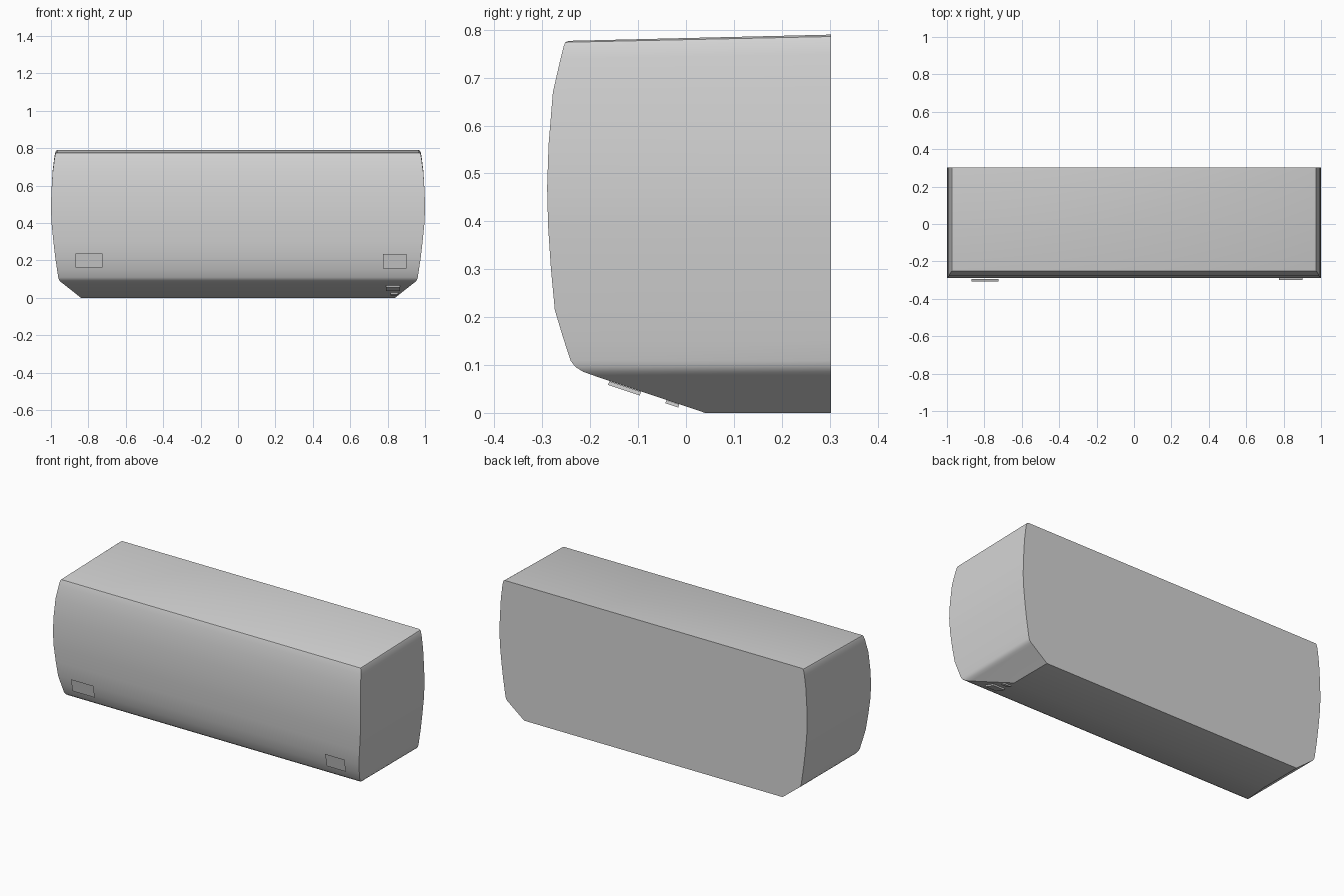
import bpy, bmesh, math

if "Cube" in bpy.data.objects:
    bpy.data.objects.remove(bpy.data.objects["Cube"])

# One casing colour
mat = bpy.data.materials.new("casing light grey")
mat.diffuse_color = (0.66, 0.66, 0.66, 1)
mat.use_nodes = True
mat.node_tree.nodes["Principled BSDF"].inputs["Base Color"].default_value = mat.diffuse_color


def finish(name, bm, smooth=True):
    bmesh.ops.recalc_face_normals(bm, faces=bm.faces)
    me = bpy.data.meshes.new(name)
    bm.to_mesh(me)
    bm.free()
    ob = bpy.data.objects.new(name, me)
    bpy.context.collection.objects.link(ob)
    me.materials.append(mat)
    if smooth:
        bpy.ops.object.select_all(action='DESELECT')
        ob.select_set(True)
        bpy.context.view_layer.objects.active = ob
        bpy.ops.object.shade_smooth_by_angle(angle=math.radians(32))
    return ob


# Casing: stacked slices (half width, front y, front z, back z)
BACK = 0.303
slices = [
    (0.84, 0.04, 0.0, 0.0),
    (0.937, -0.19, 0.077, 0.077),
    (0.949, -0.215, 0.086, 0.086),
    (0.957, -0.231, 0.096, 0.096),
    (0.961, -0.241, 0.109, 0.109),
    (0.968, -0.256, 0.155, 0.155),
    (0.977, -0.274, 0.215, 0.215),
    (0.987, -0.282, 0.30, 0.30),
    (0.996, -0.288, 0.39, 0.39),
    (1.0, -0.29, 0.47, 0.47),
    (0.998, -0.287, 0.56, 0.56),
    (0.991, -0.278, 0.67, 0.68),
    (0.982, -0.262, 0.74, 0.75),
    (0.977, -0.255, 0.767, 0.778),
    (0.973, -0.252, 0.774, 0.786),
    (0.965, -0.245, 0.777, 0.79),
]
bm = bmesh.new()
rings = []
for w, f, zf, zb in slices:
    rings.append([bm.verts.new(p) for p in (
        (-w, f, zf), (w, f, zf), (w, BACK, zb), (-w, BACK, zb))])
for a, b in zip(rings, rings[1:]):
    for i in range(4):
        j = (i + 1) % 4
        bm.faces.new((a[i], a[j], b[j], b[i]))
bm.faces.new(rings[0])
bm.faces.new(rings[-1])
finish("casing", bm)


# Thin plates spanning x0..x1 between two (y, z) edge points
def plate(name, x0, x1, top, bottom, thick=0.0):
    bm = bmesh.new()
    f = bm.faces.new([bm.verts.new(p) for p in (
        (x0, *bottom), (x1, *bottom), (x1, *top), (x0, *top))])
    f.normal_update()
    if thick:
        n = f.normal.copy()
        r = bmesh.ops.extrude_face_region(bm, geom=[f])
        vs = [v for v in r["geom"] if isinstance(v, bmesh.types.BMVert)]
        bmesh.ops.translate(bm, verts=vs, vec=n * thick)
    finish(name, bm, False)


# Floating label plates on the front
plate("left_label", -0.87, -0.725, (-0.308, 0.237), (-0.293, 0.162))
plate("right_label", 0.775, 0.90, (-0.299, 0.235), (-0.282, 0.157))
# Small plates under the sloping lower edge
plate("large_underside_plate", 0.79, 0.865, (-0.160, 0.066), (-0.094, 0.044), 0.008)
plate("small_underside_plate", 0.815, 0.855, (-0.041, 0.027), (-0.014, 0.018), 0.007)
